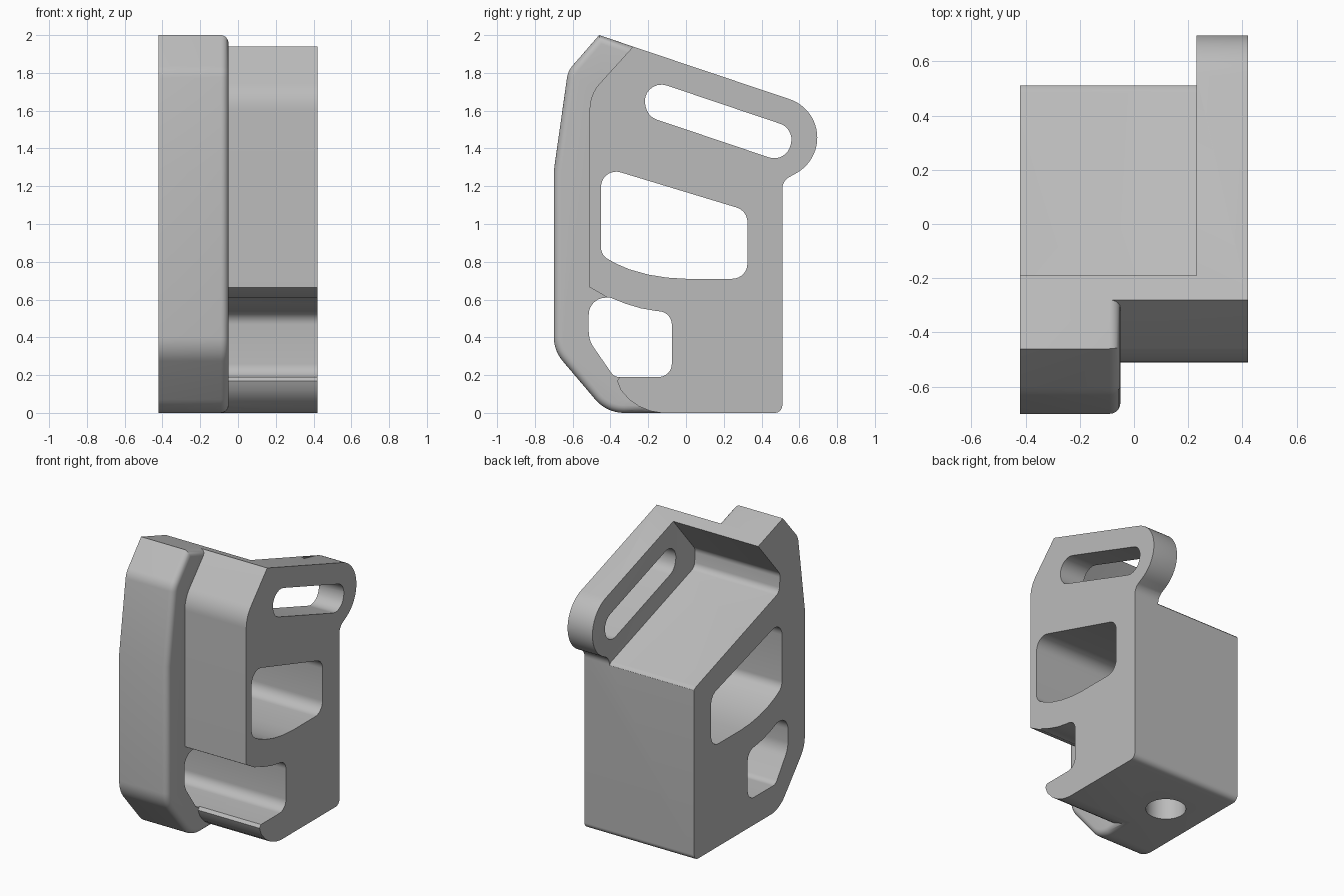
import bpy, bmesh, math
from mathutils import Vector

if "Cube" in bpy.data.objects:
    bpy.data.objects.remove(bpy.data.objects["Cube"], do_unlink=True)

grey = bpy.data.materials.new("mid_grey")
grey.use_nodes = True
COLOUR = (0.5, 0.5, 0.5, 1)
grey.diffuse_color = COLOUR
grey.node_tree.nodes["Principled BSDF"].inputs["Base Color"].default_value = COLOUR


def rounded(points, steps=8):
    """Turn (y, z[, radius]) corners into a filleted outline."""
    out = []
    for i, p in enumerate(points):
        c = Vector(p[:2])
        if len(p) < 3:
            out.append(c)
            continue
        a = (Vector(points[i - 1][:2]) - c).normalized()
        b = (Vector(points[(i + 1) % len(points)][:2]) - c).normalized()
        half = a.angle(b) / 2
        centre = c + (a + b).normalized() * p[2] / math.sin(half)
        start = c + a * p[2] / math.tan(half) - centre
        end = c + b * p[2] / math.tan(half) - centre
        sweep = start.angle_signed(end)
        for k in range(steps + 1):
            t = -sweep * k / steps
            out.append(centre + Vector((start.x * math.cos(t) - start.y * math.sin(t),
                                        start.x * math.sin(t) + start.y * math.cos(t))))
    return out


def soften(bm, edges, radius):
    bmesh.ops.bevel(bm, geom=edges, offset=radius, offset_type='OFFSET',
                    segments=5, profile=0.5, affect='EDGES', clamp_overlap=True)


def extrude(name, outline, x0, x1, bevel=None, radius=0.04):
    """Extrude a side outline along x; bevel(y, z) picks softened edges on x1."""
    bm = bmesh.new()
    face = bm.faces.new([bm.verts.new((x0, p.x, p.y)) for p in outline])
    new = bmesh.ops.extrude_face_region(bm, geom=[face])["geom"]
    bmesh.ops.translate(bm, vec=(x1 - x0, 0, 0),
                        verts=[g for g in new if isinstance(g, bmesh.types.BMVert)])
    bmesh.ops.recalc_face_normals(bm, faces=bm.faces)
    if bevel:
        soften(bm, [e for e in bm.edges
                    if all(abs(v.co.x - x1) < 1e-5 and bevel(v.co.y, v.co.z)
                           for v in e.verts)], radius)
    mesh = bpy.data.meshes.new(name)
    bm.to_mesh(mesh)
    bm.free()
    mesh.materials.append(grey)
    ob = bpy.data.objects.new(name, mesh)
    bpy.context.collection.objects.link(ob)
    return ob


def combine(target, tool, operation):
    mod = target.modifiers.new(operation, 'BOOLEAN')
    mod.operation, mod.object, mod.solver = operation, tool, 'EXACT'
    bpy.context.view_layer.objects.active = target
    bpy.ops.object.modifier_apply(modifier=mod.name)
    bpy.data.objects.remove(tool, do_unlink=True)


SLOPE = -0.3376
top_z = lambda y: 2 + SLOPE * (y + 0.46)
floor_z = lambda y: 1.19 + SLOPE * (y - 0.51)

# Body with the strap tab at its upper back
tip = [(0.48 + 0.215 * math.cos(math.radians(a)), 1.457 + 0.215 * math.sin(math.radians(a)))
       for a in range(72, -63, -6)]
body = extrude("bracket_body", rounded(
    [(0.51, 0, 0.04), (0.51, 1.228, 0.07)] + tip[::-1] +
    [(-0.28, top_z(-0.28)), (-0.51, 1.685, 0.2), (-0.51, 0.665), (-0.38, 0.59),
     (-0.3, 0.25), (-0.365, 0.17), (-0.345, 0.12), (-0.3, 0.07), (-0.25, 0.035),
     (-0.19, 0.01), (-0.13, 0)]), -0.42, 0.42)

# Protruding side rail with a softened front edge
rail = extrude("side_rail", rounded(
    [(-0.13, 0), (-0.42, 0, 0.2), (-0.7, 0.33, 0.2), (-0.7, 1.28), (-0.625, 1.81, 0.12),
     (-0.46, 2), (-0.28, top_z(-0.28)), (0, 1.6), (0, 0.1)]),
    -0.42, -0.05, lambda y, z: y < -0.12)
combine(body, rail, 'UNION')

# Sloped recess behind the front wall, leaving the tab on one side
tray = extrude("recess_cutter", rounded(
    [(-0.19, top_z(-0.19)), (-0.43, floor_z(-0.43) + 0.12, 0.06),
     (-0.42, floor_z(-0.42), 0.05), (0.51, floor_z(0.51), 0.05), (0.56, 1.0), (0.9, 1.0),
     (0.9, 2.3), (0.14, 2.3)]), -0.6, 0.23,
    lambda y, z: y < 0.5 and z < 1.92)
combine(body, tray, 'DIFFERENCE')

# Rounded rim on the inner side of the tab end
bm = bmesh.new()
bm.from_mesh(body.data)
rim = [e for e in bm.edges if len(e.link_faces) == 2 and e.calc_face_angle() > 1
       and all(abs(v.co.x - 0.23) < 1e-4 and v.co.y > 0.53 and v.co.z > 1.24
               for v in e.verts)]
soften(bm, rim, 0.035)
bm.to_mesh(body.data)
bm.free()

# Side openings: strap slot, window and lower hook opening
openings = {
    "slot": [(-0.255, 1.785, 0.088), (-0.2, 1.568, 0.088),
             (0.53, 1.322, 0.088), (0.575, 1.505, 0.088)],
    "window": [(-0.45, 1.305, 0.08), (0.325, 1.07, 0.08), (0.325, 0.71, 0.08), (0, 0.71),
               (-0.1, 0.716), (-0.2, 0.732), (-0.3, 0.76), (-0.37, 0.79),
               (-0.45, 0.835, 0.07)],
    "hook": [(-0.515, 0.61, 0.09), (-0.4, 0.61), (-0.32, 0.578), (-0.24, 0.554),
             (-0.16, 0.54), (-0.075, 0.53, 0.07), (-0.075, 0.19, 0.07),
             (-0.38, 0.19, 0.05), (-0.515, 0.385, 0.15)],
}
for name, corners in openings.items():
    combine(body, extrude(name + "_cutter", rounded(corners), -0.6, 0.6), 'DIFFERENCE')

# Blind bore in the underside
bpy.ops.mesh.primitive_cylinder_add(vertices=48, radius=0.126, depth=0.6,
                                    location=(-0.145, 0.138, 0.15))
combine(body, bpy.context.object, 'DIFFERENCE')

body.data.materials.clear()
body.data.materials.append(grey)
bpy.ops.object.select_all(action='DESELECT')
body.select_set(True)
bpy.context.view_layer.objects.active = body
bpy.ops.object.shade_smooth_by_angle(angle=math.radians(30))
